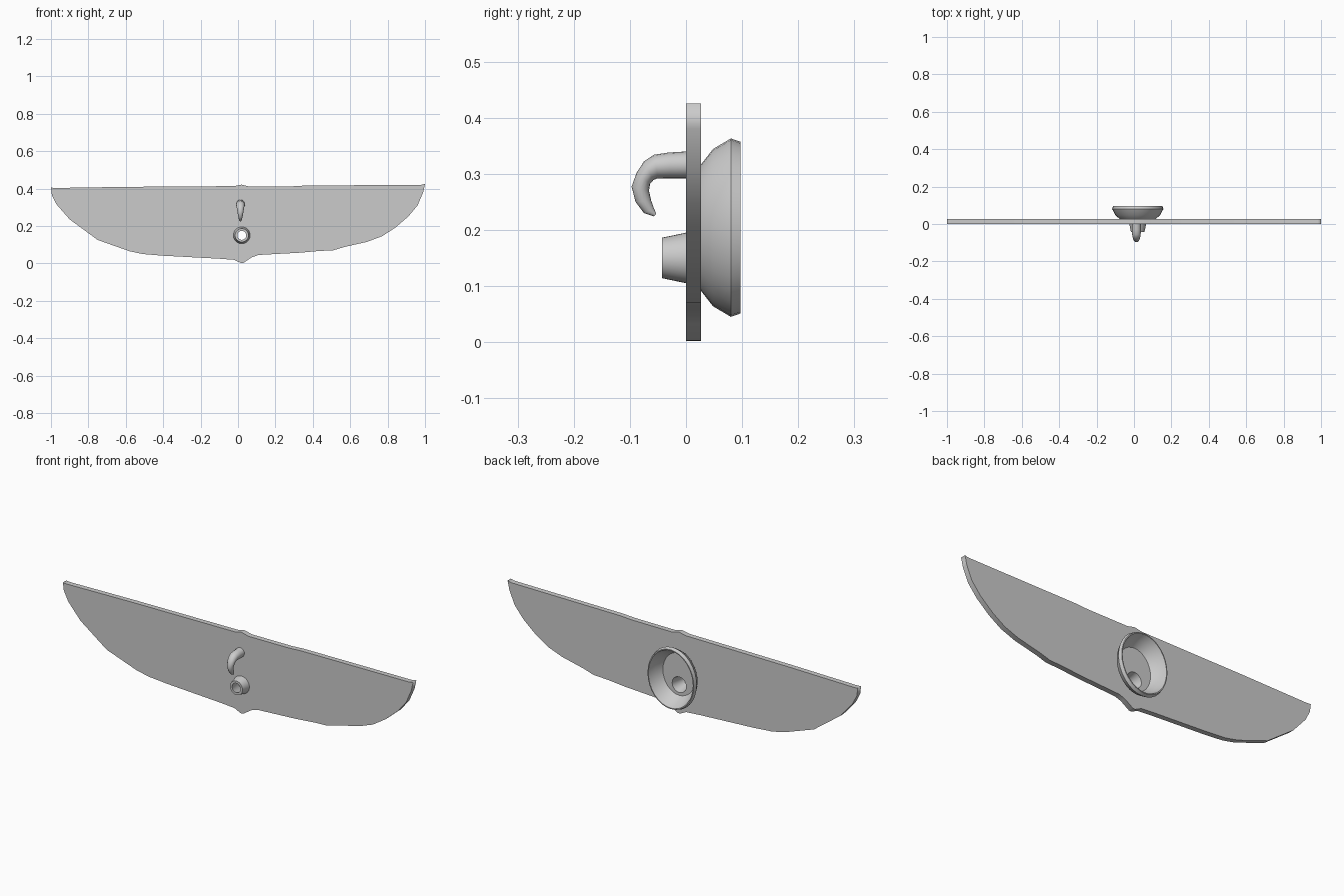
import bpy, bmesh
from math import sin, cos, pi, radians

if "Cube" in bpy.data.objects:
    bpy.data.objects.remove(bpy.data.objects["Cube"])


def smooth(ob, angle=40):
    bpy.ops.object.select_all(action='DESELECT')
    ob.select_set(True)
    bpy.context.view_layer.objects.active = ob
    bpy.ops.object.shade_smooth_by_angle(angle=radians(angle))


def ring_mesh(name, rings, cap):
    """Skin a list of closed rings with quads; optionally cap both ends."""
    bm = bmesh.new()
    loops = [[bm.verts.new(p) for p in ring] for ring in rings]
    n = len(loops[0])
    for a, b in zip(loops, loops[1:]):
        for i in range(n):
            j = (i + 1) % n
            bm.faces.new((a[i], a[j], b[j], b[i]))
    if cap:
        bm.faces.new(loops[0])
        bm.faces.new(loops[-1])
    bmesh.ops.recalc_face_normals(bm, faces=bm.faces)
    me = bpy.data.meshes.new(name)
    bm.to_mesh(me)
    bm.free()
    ob = bpy.data.objects.new(name, me)
    bpy.context.collection.objects.link(ob)
    smooth(ob)
    return ob


def lathe(name, cx, cz, profile, n=32):
    """Profile points are (x radius, z radius, y)."""
    rings = [[(cx + rx * cos(2 * pi * i / n), y, cz + rz * sin(2 * pi * i / n))
              for i in range(n)] for rx, rz, y in profile]
    return ring_mesh(name, rings, False)


# Plate: flat outline with a round hole, extruded
outline = [(-1, .405), (-.98, .403), (-.6, .409), (-.02, .413), (.02, .421), (.06, .411),
           (.29, .412), (.36, .416), (.98, .420), (1, .425), (.99, .38), (.96, .31),
           (.91, .25), (.84, .19), (.77, .145), (.69, .115), (.57, .088), (.51, .07),
           (.43, .066), (.33, .057), (.11, .045), (.075, .033), (.03, .003), (.015, .002),
           (-.02, .019), (-.1, .025), (-.4, .041), (-.51, .05), (-.58, .065),
           (-.75, .125), (-.90, .235), (-.97, .315), (-.995, .365)]
hole = [(.02 + .04 * cos(2 * pi * i / 32), .15 + .04 * sin(2 * pi * i / 32)) for i in range(32)]
cu = bpy.data.curves.new("plate", 'CURVE')
cu.dimensions = '2D'
cu.fill_mode = 'BOTH'
cu.extrude = .0135
for pts in (outline, hole):
    sp = cu.splines.new('POLY')
    sp.points.add(len(pts) - 1)
    for p, (x, z) in zip(sp.points, pts):
        p.co = (x, z, 0, 1)
    sp.use_cyclic_u = True
plate = bpy.data.objects.new("plate", cu)
plate.location.y = .0135
plate.rotation_euler.x = pi / 2
bpy.context.collection.objects.link(plate)
bpy.context.view_layer.objects.active = plate
plate.select_set(True)
bpy.ops.object.convert(target='MESH')

# Open cup on the back
lathe("back_cup", .02, .204, [
    (.097, .113, .027), (.120, .140, .048), (.137, .159, .080), (.132, .153, .097),
    (.127, .148, .097), (.115, .134, .060), (.093, .109, .027)])

# Hollow tapered nozzle on the front
lathe("nozzle", .02, .15, [
    (.045, .045, 0), (.036, .036, -.043), (.024, .024, -.043), (.040, .040, .027)])

# Curved hook: (outer y, z), (inner y, z), half width
sections = [((.005, .340), (.005, .292), .024), ((-.030, .338), (-.030, .292), .024),
            ((-.057, .334), (-.050, .292), .023), ((-.075, .322), (-.058, .289), .021),
            ((-.088, .302), (-.064, .282), .019), ((-.097, .277), (-.066, .270), .016),
            ((-.090, .250), (-.062, .252), .012), ((-.075, .230), (-.057, .238), .008),
            ((-.057, .224), (-.053, .229), .004)]
rings = []
for (oy, oz), (iy, iz), w in sections:
    my, mz, hy, hz = (oy + iy) / 2, (oz + iz) / 2, (oy - iy) / 2, (oz - iz) / 2
    rings.append([(.013 + w * cos(a), my + hy * sin(a), mz + hz * sin(a))
                  for a in (2 * pi * i / 16 for i in range(16))])
ring_mesh("hook", rings, True)
